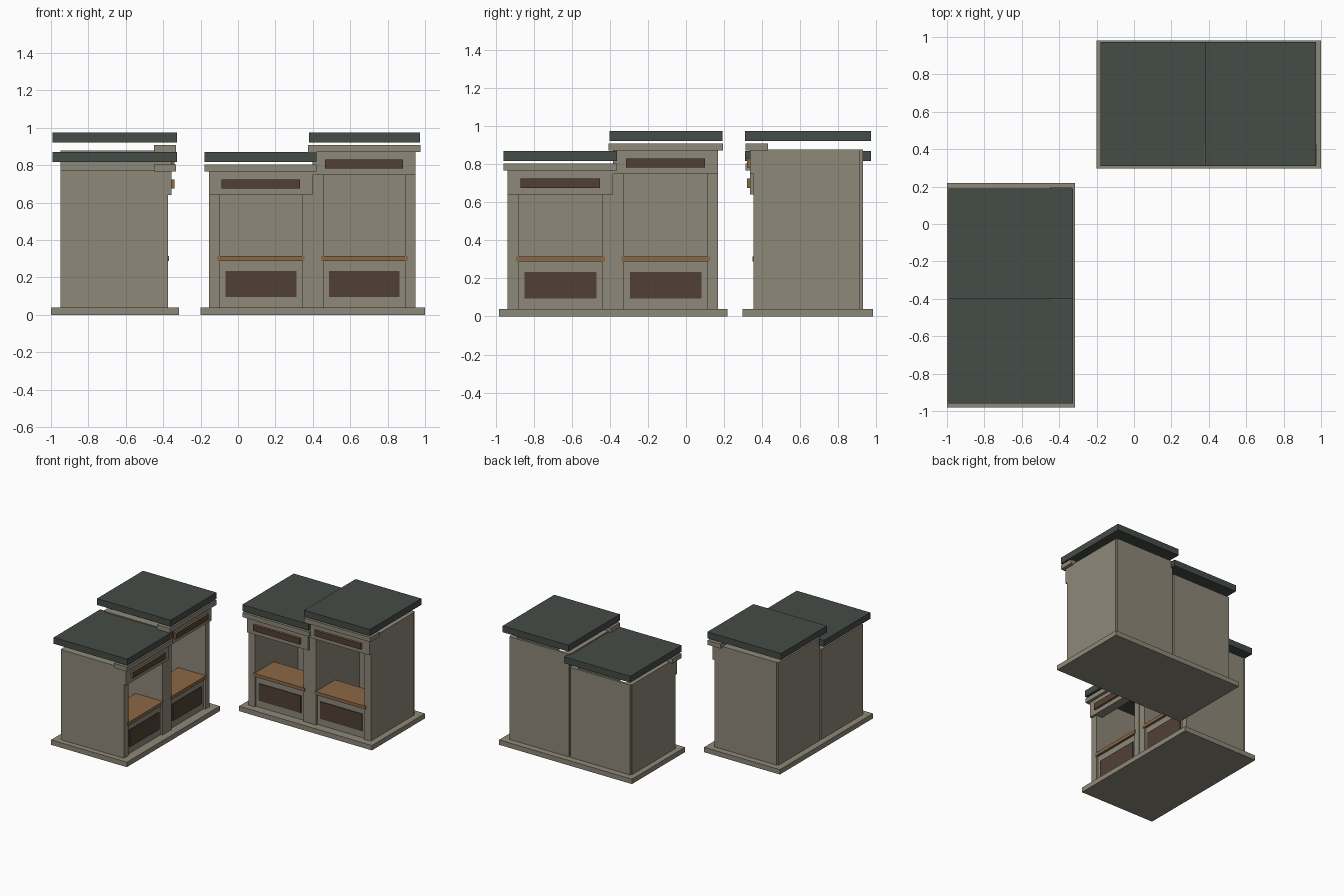
import bpy, bmesh, math
from mathutils import Matrix, Vector

if "Cube" in bpy.data.objects:
    bpy.data.objects.remove(bpy.data.objects["Cube"])


def material(name, rgb):
    m = bpy.data.materials.new(name)
    m.diffuse_color = (*rgb, 1)
    m.use_nodes = True
    m.node_tree.nodes["Principled BSDF"].inputs["Base Color"].default_value = m.diffuse_color
    return m


STONE = material("warm grey stone", (0.27, 0.246, 0.19))
SLATE = material("dark slate", (0.06, 0.072, 0.063))
BROWN = material("dark brown", (0.084, 0.051, 0.036))
WOOD = material("light wood", (0.258, 0.138, 0.063))

# Parts are measured on the right-hand cabinet, then moved to each placement
ORIGIN = Matrix.Translation((-0.4, -0.64, 0))


def box(name, xs, ys, zs, mat, place, front=None):
    bm = bmesh.new()
    bmesh.ops.create_cube(bm, size=1)
    size = Vector((xs[1] - xs[0], ys[1] - ys[0], zs[1] - zs[0]))
    mid = Vector((sum(xs) / 2, sum(ys) / 2, sum(zs) / 2))
    bmesh.ops.scale(bm, vec=size, verts=bm.verts)
    bmesh.ops.translate(bm, vec=mid, verts=bm.verts)
    bm.normal_update()
    if front:
        for f in bm.faces:
            f.material_index = 1 if f.normal.y < -0.5 else 0
    bm.transform(place @ ORIGIN)
    me = bpy.data.meshes.new(name)
    bm.to_mesh(me)
    bm.free()
    me.materials.append(mat)
    if front:
        me.materials.append(front)
    ob = bpy.data.objects.new(name, me)
    bpy.context.collection.objects.link(ob)


def bay(tag, x0, x1, top, header_z, drawer_z, slab_x, cornice_x, place):
    """One open-fronted half of a cabinet; top is the height of its walls."""
    i0, i1 = x0 + 0.058, x1 - 0.056
    # shell: side walls and back, open at the top
    box(tag + "_left_wall", (x0, i0), (0.355, 0.915), (0.04, top), STONE, place)
    box(tag + "_right_wall", (i1, x1), (0.355, 0.915), (0.04, top), STONE, place)
    box(tag + "_back_panel", (x0 + 0.008, x1 - 0.008), (0.912, 0.93), (0.04, top), STONE, place)
    # header with drawer, and cornice above it
    box(tag + "_header", (x0, x1), (0.337, 0.41), (header_z, top - 0.006), STONE, place)
    box(tag + "_drawer", (x0 + 0.067, x1 - 0.067), (0.321, 0.35), drawer_z, WOOD, place, BROWN)
    box(tag + "_cornice", cornice_x, (0.313, 0.43), (top - 0.007, top + 0.03), STONE, place)
    # shelf and lower front with its dark inset panel
    box(tag + "_shelf", (i0 - 0.014, i1 + 0.014), (0.35, 0.6), (0.288, 0.315), WOOD, place)
    box(tag + "_lower_front", (i0, i1), (0.37, 0.4), (0.04, 0.288), STONE, place)
    box(tag + "_lower_panel", (i0 + 0.03, i1 - 0.03), (0.363, 0.371), (0.095, 0.235), BROWN, place)
    # floating roof slab
    box(tag + "_slab", slab_x, (0.309, 0.973), (top + 0.044, top + 0.096), SLATE, place)


def cabinet(tag, place):
    box(tag + "_plinth", (-0.2, 1.0), (0.298, 0.982), (0, 0.04), STONE, place)
    bay(tag + "_low", -0.155, 0.398, 0.774, 0.64, (0.675, 0.725),
        (-0.178, 0.42), (-0.178, 0.42), place)
    bay(tag + "_high", 0.399, 0.95, 0.878, 0.748, (0.782, 0.83),
        (0.38, 0.973), (0.375, 0.977), place)


# one cabinet faces the front, the other is turned to face the right
cabinet("right_cabinet", Matrix.Translation((0.4, 0.64, 0)))
cabinet("left_cabinet", Matrix.Translation((-0.658, -0.382, 0)) @ Matrix.Rotation(math.pi / 2, 4, 'Z'))
